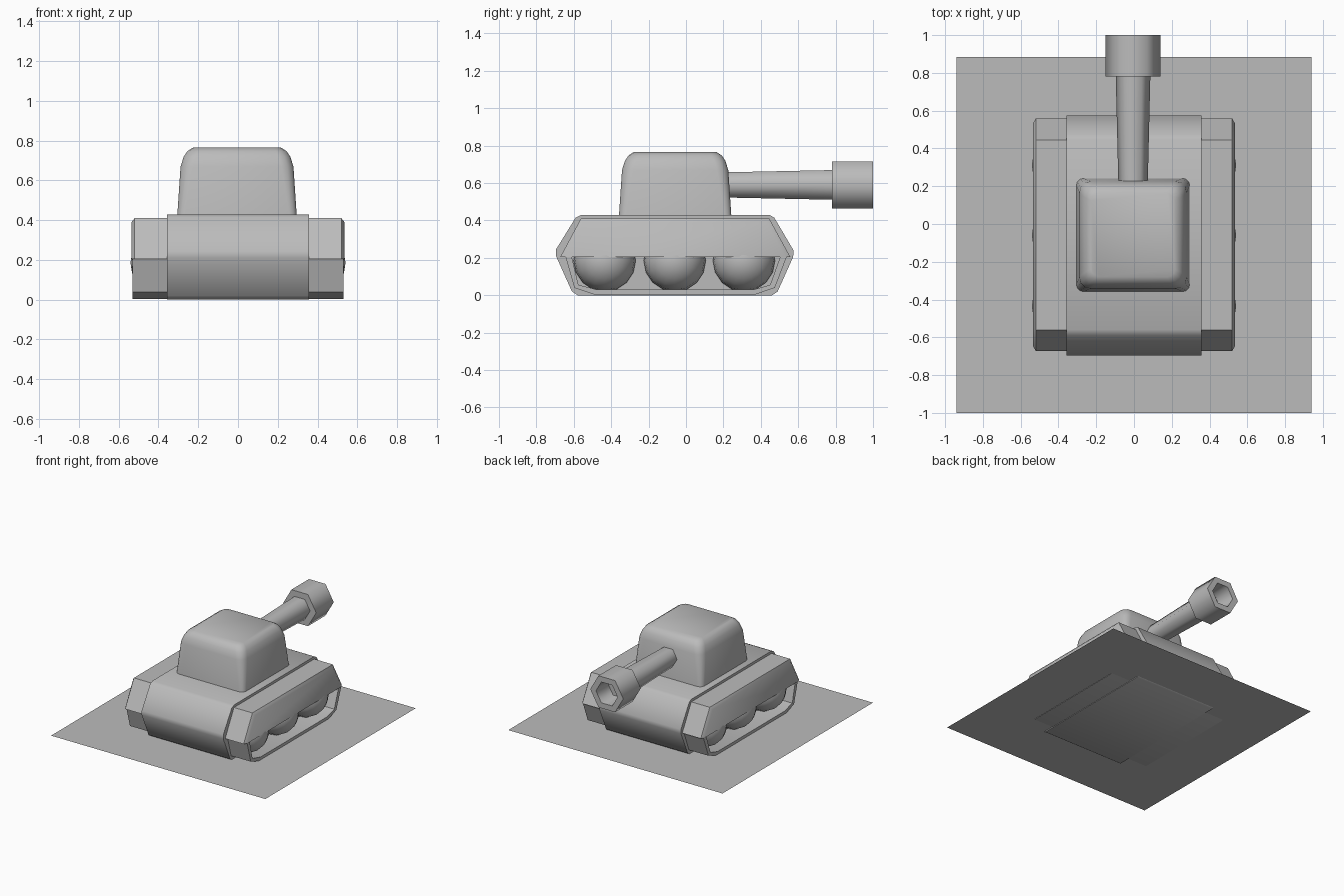
import bpy, bmesh, math

if "Cube" in bpy.data.objects:
    bpy.data.objects.remove(bpy.data.objects["Cube"], do_unlink=True)

# Single flat colour
grey = bpy.data.materials.new("plain grey")
grey.use_nodes = True
grey.diffuse_color = (0.5, 0.5, 0.5, 1)
grey.node_tree.nodes["Principled BSDF"].inputs["Base Color"].default_value = (0.5, 0.5, 0.5, 1)


def finish(name, bm, angle):
    """Turn a bmesh into a shaded, coloured object."""
    bmesh.ops.recalc_face_normals(bm, faces=bm.faces)
    mesh = bpy.data.meshes.new(name)
    bm.to_mesh(mesh)
    bm.free()
    mesh.materials.append(grey)
    ob = bpy.data.objects.new(name, mesh)
    bpy.context.collection.objects.link(ob)
    bpy.ops.object.select_all(action='DESELECT')
    ob.select_set(True)
    bpy.context.view_layer.objects.active = ob
    bpy.ops.object.shade_smooth_by_angle(angle=math.radians(angle))
    return ob


def loft(name, rings, angle=40):
    """Skin a row of equal-length point rings and cap both ends."""
    bm = bmesh.new()
    loops = [[bm.verts.new(p) for p in ring] for ring in rings]
    n = len(loops[0])
    for a, b in zip(loops, loops[1:]):
        for i in range(n):
            j = (i + 1) % n
            bm.faces.new((a[i], a[j], b[j], b[i]))
    bm.faces.new(loops[0])
    bm.faces.new(loops[-1])
    return finish(name, bm, angle)


def side_ring(x, profile):
    return [(x, y, z) for y, z in profile]


def hex_ring(y, r):
    return [(-0.005 + r * math.cos(k * math.pi / 3), y,
             0.59 + r * math.sin(k * math.pi / 3)) for k in range(6)]


def square_ring(half, corner, z):
    """Square with rounded corners, centred on the turret."""
    c = half - corner
    pts = []
    for k in range(4):
        mid = math.pi / 4 + k * math.pi / 2
        cx = math.copysign(c, math.cos(mid))
        cy = math.copysign(c, math.sin(mid))
        for d in (-45, -15, 15, 45):
            a = mid + math.radians(d)
            pts.append((-0.005 + cx + corner * math.cos(a),
                        -0.058 + cy + corner * math.sin(a), z))
    return pts


# Ground sheet
bm = bmesh.new()
bm.faces.new([bm.verts.new(p) for p in ((-0.94, -1, 0.007), (0.94, -1, 0.007),
                                        (0.94, 0.885, 0.007), (-0.94, 0.885, 0.007))])
finish("ground_sheet", bm, 30)

# Hull
hull = [(-0.695, 0.245), (-0.59, 0.415), (-0.56, 0.43), (0.445, 0.43), (0.472, 0.415),
        (0.575, 0.24), (0.573, 0.205), (0.49, 0.02), (0.46, 0), (-0.58, 0),
        (-0.61, 0.02), (-0.695, 0.21)]
loft("hull", [side_ring(-0.358, hull), side_ring(0.358, hull)], 60)

# Fenders, tracks and wheels on both sides
fender = [(-0.672, 0.205), (-0.562, 0.41), (0.445, 0.41), (0.558, 0.205)]
fender_edge = [(-0.645, 0.205), (-0.548, 0.39), (0.43, 0.39), (0.53, 0.205)]
track_out = [(-0.645, 0.21), (-0.597, 0.04), (-0.49, 0.004), (0.37, 0.004),
             (0.475, 0.04), (0.54, 0.21)]
track_in = [(-0.612, 0.21), (-0.575, 0.056), (-0.475, 0.03), (0.36, 0.03),
            (0.45, 0.056), (0.505, 0.21)]
track = track_out + track_in[::-1]
for side, s in (("left", 1), ("right", -1)):
    loft(side + "_fender", [side_ring(s * 0.35, fender), side_ring(s * 0.52, fender),
                            side_ring(s * 0.536, fender_edge)], 50)
    loft(side + "_track", [side_ring(s * 0.35, track), side_ring(s * 0.53, track)], 50)
    for i, y in enumerate((-0.435, -0.06, 0.31)):
        bm = bmesh.new()
        bmesh.ops.create_uvsphere(bm, u_segments=16, v_segments=10, radius=0.166)
        for v in bm.verts:  # pole along x
            v.co = (v.co.z + s * 0.375, v.co.y + y, v.co.x + 0.185)
        finish(f"{side}_wheel_{i + 1}", bm, 60)

# Turret
loft("turret", [square_ring(*r) for r in (
    (0.302, 0.035, 0.40), (0.284, 0.06, 0.67), (0.268, 0.06, 0.72),
    (0.25, 0.055, 0.747), (0.222, 0.04, 0.765))], 60)

# Six-sided barrel and hollow muzzle
loft("barrel", [hex_ring(0.18, 0.077), hex_ring(0.80, 0.092)], 65)
loft("muzzle", [hex_ring(0.78, 0.145), hex_ring(1.0, 0.145),
                hex_ring(1.0, 0.095), hex_ring(0.86, 0.085)], 65)
